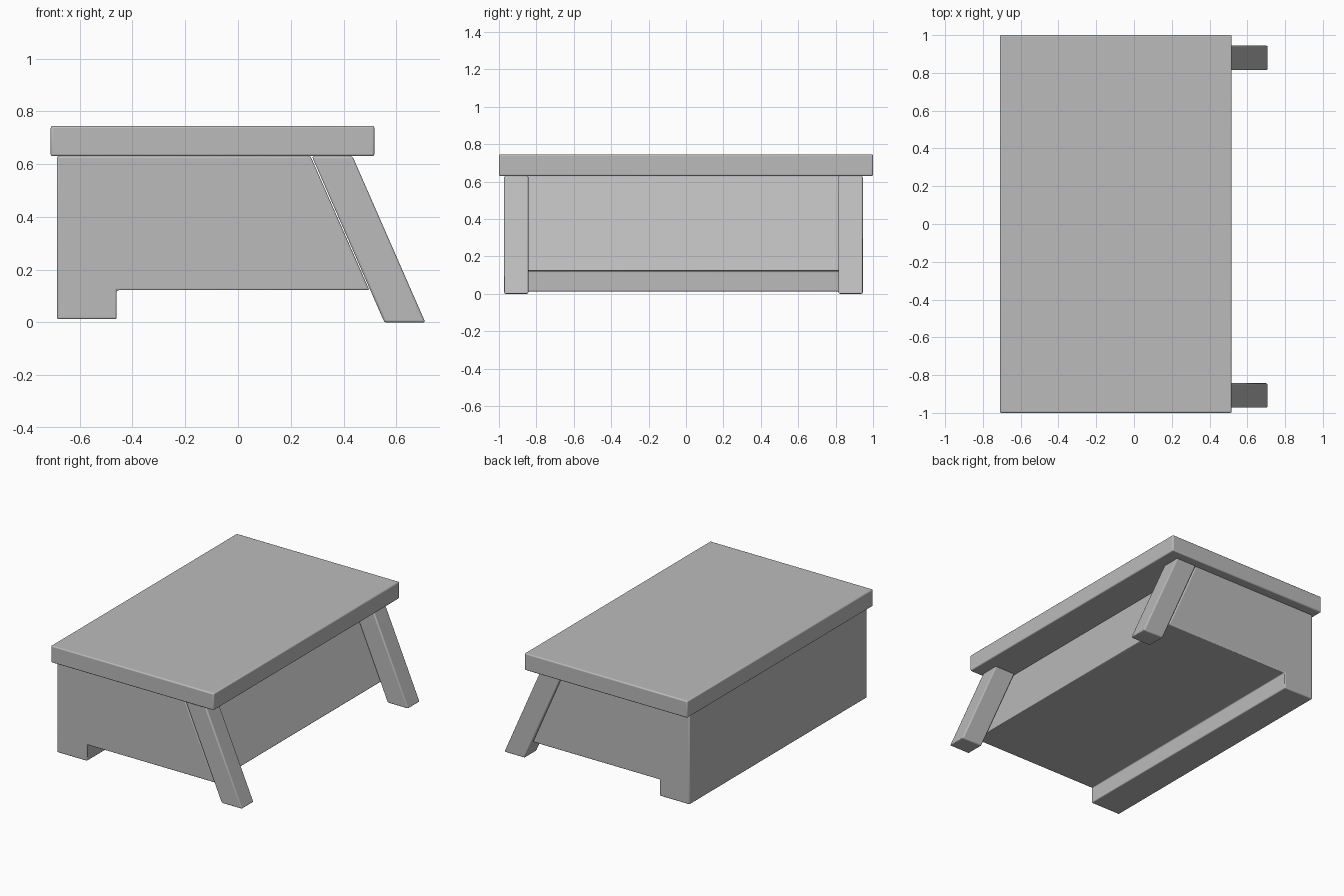
import bpy
import bmesh

cube = bpy.data.objects.get("Cube")
if cube:
    bpy.data.objects.remove(cube, do_unlink=True)

grey = bpy.data.materials.new("plain grey")
grey.use_nodes = True
colour = (0.5, 0.5, 0.5, 1)
grey.diffuse_color = colour
grey.node_tree.nodes["Principled BSDF"].inputs["Base Color"].default_value = colour


def prism(name, profile, y0, y1, bevel):
    """Extrude an x-z profile along y and round its edges."""
    bm = bmesh.new()
    face = bm.faces.new([bm.verts.new((x, y0, z)) for x, z in profile])
    sweep = bmesh.ops.extrude_face_region(bm, geom=[face])
    for v in sweep["geom"]:
        if isinstance(v, bmesh.types.BMVert):
            v.co.y = y1
    bmesh.ops.recalc_face_normals(bm, faces=bm.faces)
    mesh = bpy.data.meshes.new(name)
    bm.to_mesh(mesh)
    bm.free()
    mesh.materials.append(grey)
    obj = bpy.data.objects.new(name, mesh)
    bpy.context.collection.objects.link(obj)
    mod = obj.modifiers.new("rounded edges", "BEVEL")
    mod.width = bevel
    mod.segments = 3
    mod.limit_method = "ANGLE"
    bpy.context.view_layer.objects.active = obj
    obj.select_set(True)
    bpy.ops.object.shade_smooth_by_angle()
    obj.select_set(False)
    return obj


SEAT_Z = 0.63

# Flat top board
prism("top_board", [(-0.71, SEAT_Z), (0.517, SEAT_Z), (0.517, 0.745), (-0.71, 0.745)],
      -1, 1, 0.008)

# Solid body with a foot bar along one side and a sloping end
prism("body", [(-0.686, 0.012), (-0.46, 0.012), (-0.46, 0.122), (0.498, 0.122),
               (0.275, SEAT_Z), (-0.686, SEAT_Z)],
      -0.967, 0.941, 0.007)

# Two slanted legs against the sloping end
for name, y0, y1 in (("front_leg", -0.972, -0.843), ("back_leg", 0.815, 0.945)):
    prism(name, [(0.555, 0), (0.71, 0), (0.434, SEAT_Z), (0.28, SEAT_Z)], y0, y1, 0.008)
